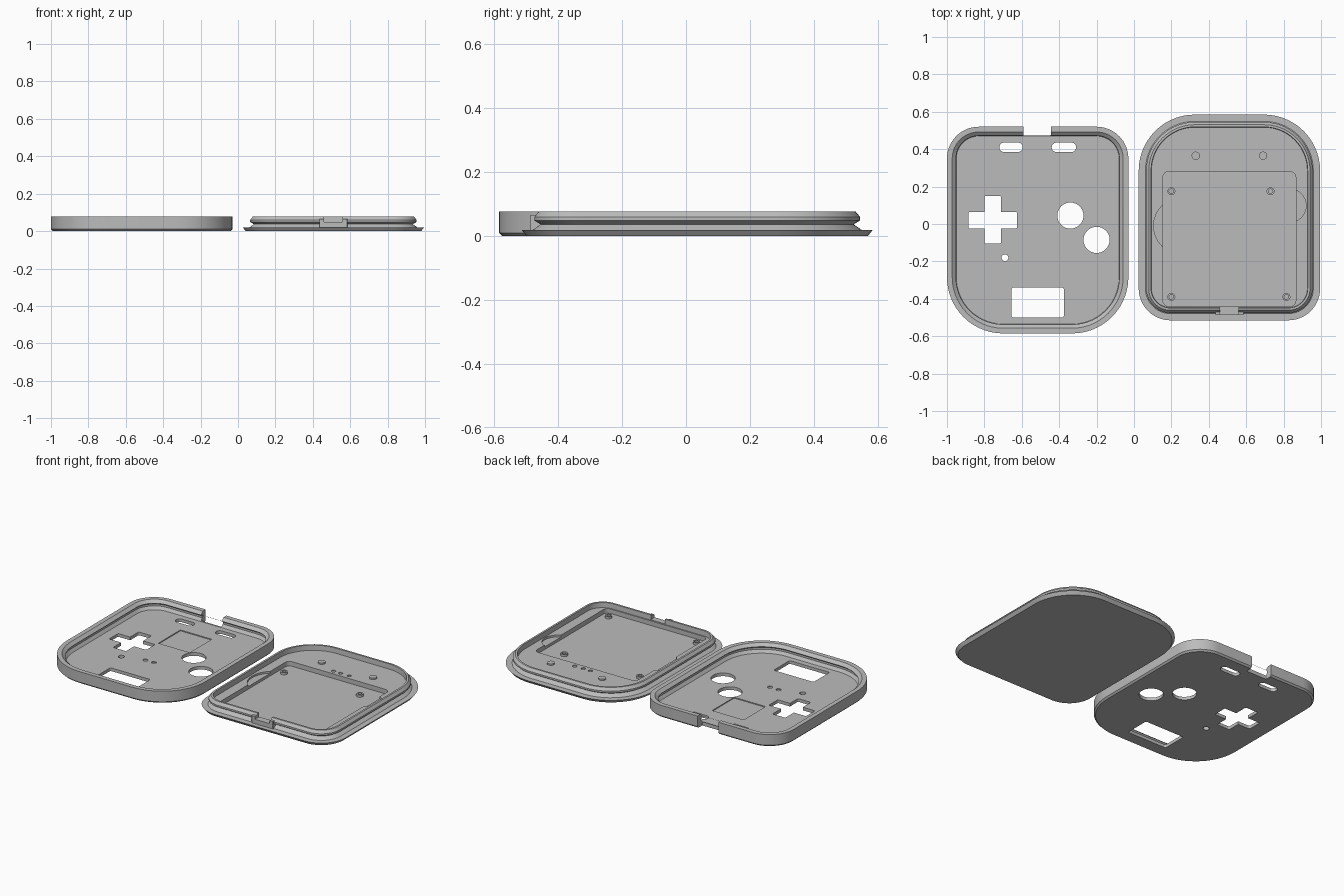
import bpy, bmesh, math

if "Cube" in bpy.data.objects:
    bpy.data.objects.remove(bpy.data.objects["Cube"])

grey = bpy.data.materials.new("light grey plastic")
grey.diffuse_color = (0.5, 0.5, 0.5, 1)
grey.use_nodes = True
grey.node_tree.nodes["Principled BSDF"].inputs["Base Color"].default_value = grey.diffuse_color


def outline(x0, x1, y0, y1, r_low, r_high, inset, seg):
    """Rounded rectangle with separate front and back corner radii."""
    corners = [(x1 - r_high, y1 - r_high, r_high, 0), (x0 + r_high, y1 - r_high, r_high, 90),
               (x0 + r_low, y0 + r_low, r_low, 180), (x1 - r_low, y0 + r_low, r_low, 270)]
    pts = []
    for cx, cy, r, start in corners:
        for i in range(seg + 1):
            a = math.radians(start + 90 * i / seg)
            pts.append((cx + (r - inset) * math.cos(a), cy + (r - inset) * math.sin(a)))
    return pts


def loft(name, rect, radii, profile, seg=14):
    """Stack inset copies of the outline along (inset, z) points and cap both ends."""
    bm = bmesh.new()
    rings = [[bm.verts.new((x, y, z)) for x, y in outline(*rect, *radii, inset, seg)]
             for inset, z in profile]
    n = len(rings[0])
    for a, b in zip(rings, rings[1:]):
        for i in range(n):
            j = (i + 1) % n
            bm.faces.new((a[i], a[j], b[j], b[i]))
    bm.faces.new(rings[0][::-1])
    bm.faces.new(rings[-1])
    bmesh.ops.remove_doubles(bm, verts=bm.verts, dist=1e-6)
    bmesh.ops.recalc_face_normals(bm, faces=bm.faces)
    mesh = bpy.data.meshes.new(name)
    bm.to_mesh(mesh)
    bm.free()
    mesh.materials.append(grey)
    ob = bpy.data.objects.new(name, mesh)
    bpy.context.collection.objects.link(ob)
    return ob


def prism(name, x0, x1, y0, y1, z0, z1, r=0.004, seg=6):
    return loft(name, (x0, x1, y0, y1), (r, r), [(0, z0), (0, z1)], seg)


def disc(name, x, y, r, z0, z1):
    return prism(name, x - r, x + r, y - r, y + r, z0, z1, r, 8)


def cut(ob, cutter):
    mod = ob.modifiers.new("cut", "BOOLEAN")
    mod.operation, mod.solver, mod.object = "DIFFERENCE", "EXACT", cutter
    bpy.ops.object.select_all(action="DESELECT")
    bpy.context.view_layer.objects.active = ob
    ob.select_set(True)
    bpy.ops.object.modifier_apply(modifier=mod.name)
    bpy.data.objects.remove(cutter)


def smooth(ob):
    bpy.ops.object.select_all(action="DESELECT")
    bpy.context.view_layer.objects.active = ob
    ob.select_set(True)
    bpy.ops.object.shade_smooth_by_angle(angle=math.radians(25))


# Face shell: tray with a snap groove inside its wall
FLOOR = 0.02
face = loft("face_shell", (-1.0, -0.03, -0.585, 0.52), (0.30, 0.17),
            [(0.01, 0), (0, 0.01), (0, 0.077), (0.028, 0.077), (0.048, 0.06),
             (0.036, 0.05), (0.036, 0.038), (0.05, FLOOR)])

# Through holes: direction pad, window, two slots, two buttons, small hole, cable gap
through = [(-0.885, -0.625, -0.025, 0.065, 0.008), (-0.80, -0.71, -0.105, 0.15, 0.008),
           (-0.655, -0.375, -0.50, -0.34, 0.01),
           (-0.72, -0.595, 0.385, 0.435, 0.024), (-0.44, -0.31, 0.385, 0.435, 0.024),
           (-0.59, -0.445, 0.473, 0.60, 0.003)]
for x0, x1, y0, y1, r in through:
    cut(face, prism("cutter", x0, x1, y0, y1, -0.1, 0.2, r))
for x, y, r in [(-0.34, 0.045, 0.07), (-0.20, -0.085, 0.07), (-0.69, -0.18, 0.018)]:
    cut(face, disc("cutter", x, y, r, -0.1, 0.2))

# Shallow square recess and two small pits in the floor
cut(face, prism("cutter", -0.62, -0.40, 0.09, 0.31, FLOOR - 0.006, 0.05))
for x in (-0.55, -0.49):
    cut(face, disc("cutter", x, -0.14, 0.015, FLOOR - 0.006, 0.05))
smooth(face)

# Back shell: flanged plate with a snap lip and a raised shelf inside
SHELF, POCKET = 0.045, 0.016
back = loft("back_shell", (0.025, 0.995, -0.515, 0.585), (0.17, 0.30),
            [(0.016, 0), (0, 0.02), (0.036, 0.02), (0.06, 0.037), (0.04, 0.049),
             (0.04, 0.06), (0.054, 0.077), (0.066, 0.077), (0.068, SHELF)])

# Pocket with curved side reliefs
cut(back, prism("cutter", 0.155, 0.865, -0.44, 0.28, POCKET, 0.2, 0.03))
cut(back, disc("cutter", 0.258, -0.01, 0.153, SHELF - 0.012, 0.0765))
cut(back, disc("cutter", 0.83, 0.098, 0.09, SHELF - 0.012, 0.0765))
for x in (0.45, 0.50, 0.56):
    cut(back, disc("cutter", x, 0.312, 0.013, SHELF - 0.006, 0.2))

# Cable notch in the front of the lip
cut(back, prism("cutter", 0.46, 0.56, -0.60, -0.43, 0.048, 0.2))
smooth(back)

# Plug around the cable notch
plug = prism("notch_plug", 0.435, 0.585, -0.487, -0.452, 0.018, 0.066)
cut(plug, prism("cutter", 0.46, 0.56, -0.60, -0.43, 0.048, 0.2))

# Screw posts in the pocket, each with a blind hole
for i, (x, y) in enumerate([(0.20, 0.175), (0.73, 0.175), (0.20, -0.39), (0.815, -0.39)]):
    r = 0.021
    smooth(loft(f"screw_post_{i + 1}", (x - r, x + r, y - r, y + r), (r, r),
                [(0, POCKET - 0.004), (0, 0.03), (0.009, 0.03), (0.009, 0.019)], 6))

# Low pegs on the shelf
for i, x in enumerate((0.33, 0.69)):
    smooth(disc(f"shelf_peg_{i + 1}", x, 0.365, 0.022, SHELF - 0.005, SHELF + 0.009))
